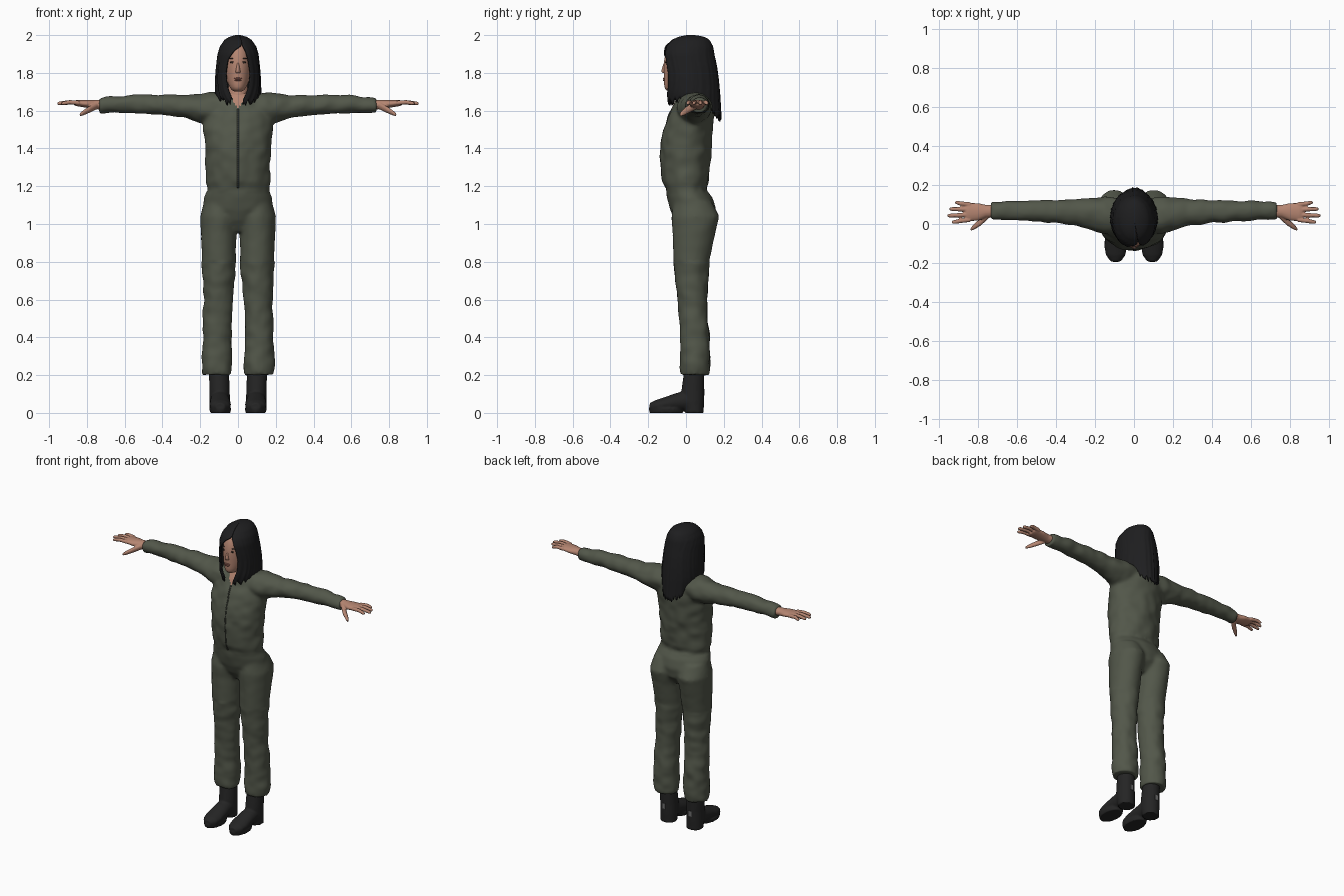
import bpy, bmesh, math, random
from mathutils import Vector, noise
from mathutils.bvhtree import BVHTree

random.seed(4)
if bpy.data.objects.get("Cube"):
    bpy.data.objects.remove(bpy.data.objects["Cube"], do_unlink=True)


def material(name, r, g, b):
    m = bpy.data.materials.new(name)
    m.diffuse_color = (r, g, b, 1)
    m.use_nodes = True
    node = m.node_tree.nodes["Principled BSDF"]
    node.inputs["Base Color"].default_value = (r, g, b, 1)
    node.inputs["Roughness"].default_value = 0.8
    return m


GREEN = material("olive cloth", .085, .095, .068)
ZIP = material("dark zip", .05, .055, .042)
SKIN = material("skin", .46, .235, .165)
LIPS = material("lips", .33, .13, .10)
HAIR = material("black hair", .013, .013, .014)
BOOT = material("black leather", .018, .018, .018)
GREY = material("grey tab", .16, .16, .16)
EYE = material("dark eye", .04, .025, .02)


def loft(bm, axis, rings, s=1, n=28):
    """Skin a row of ellipses (t, a, b, ra, rb) along an axis; s mirrors x."""
    rows = []
    for t, a, b, ra, rb in rings:
        row = []
        for i in range(n):
            w = math.tau * i / n
            u, v = a + ra * math.cos(w), b + rb * math.sin(w)
            p = {"z": (u, v, t), "x": (t, u, v), "y": (u, t, v)}[axis]
            row.append(bm.verts.new((p[0] * s, p[1], p[2])))
        rows.append(row)
    for lo, hi in zip(rows, rows[1:]):
        for i in range(n):
            j = (i + 1) % n
            bm.faces.new((lo[i], lo[j], hi[j], hi[i]))
    bm.faces.new(rows[0])
    bm.faces.new(rows[-1])


def finish(name, bm, mats, voxel=0, smooth=0, subsurf=0, solid=0):
    """Turn the bmesh into an object, with its modifiers baked in."""
    bmesh.ops.recalc_face_normals(bm, faces=bm.faces)
    me = bpy.data.meshes.new(name)
    bm.to_mesh(me)
    bm.free()
    ob = bpy.data.objects.new(name, me)
    bpy.context.collection.objects.link(ob)
    if solid:
        ob.modifiers.new("Thickness", "SOLIDIFY").thickness = solid
    if voxel:
        m = ob.modifiers.new("Blend", "REMESH")
        m.mode, m.voxel_size = "VOXEL", voxel
        m = ob.modifiers.new("Soften", "SMOOTH")
        m.factor, m.iterations = .5, smooth
    if subsurf:
        m = ob.modifiers.new("Round", "SUBSURF")
        m.levels = m.render_levels = subsurf
    dg = bpy.context.evaluated_depsgraph_get()
    baked = bpy.data.meshes.new_from_object(ob.evaluated_get(dg))
    ob.modifiers.clear()
    ob.data = baked
    baked.materials.clear()
    for m in mats:
        baked.materials.append(m)
    baked.shade_smooth()
    return ob


def surface(ob):
    """Return a function giving the front-most y of an object at (x, z)."""
    bm = bmesh.new()
    bm.from_mesh(ob.data)
    tree = BVHTree.FromBMesh(bm)
    bm.free()

    def front(x, z):
        hit = tree.ray_cast(Vector((x, -1, z)), Vector((0, 1, 0)))[0]
        return hit.y if hit else -.1
    return front


# Coverall: torso, legs and sleeves blended into one skin
TORSO = [(.96, 0, .04, .09, .06), (1.02, 0, .045, .165, .105), (1.08, 0, .036, .186, .122),
         (1.14, 0, .02, .18, .12), (1.185, 0, 0, .163, .108), (1.22, 0, 0, .172, .12),
         (1.3, 0, -.004, .17, .127), (1.4, 0, 0, .174, .137), (1.5, 0, .01, .185, .13),
         (1.58, 0, .03, .18, .12), (1.64, 0, .04, .155, .102), (1.68, 0, .04, .1, .08),
         (1.7, 0, .035, .062, .065)]
LEG = [(1.12, .095, .035, .085, .1), (1.04, .1, .05, .1, .127), (.95, .103, .042, .094, .113),
       (.8, .101, .028, .09, .094), (.6, .105, .033, .077, .08), (.5, .11, .038, .077, .075),
       (.4, .11, .047, .077, .079), (.26, .112, .047, .081, .08), (.2, .112, .047, .079, .077)]
SLEEVE = [(.05, .04, 1.62, .09, .07), (.15, .045, 1.617, .095, .083), (.2, .05, 1.612, .086, .078),
          (.28, .06, 1.622, .07, .06), (.4, .065, 1.63, .06, .053), (.55, .067, 1.635, .053, .049),
          (.68, .068, 1.63, .047, .044), (.735, .068, 1.625, .045, .041)]
bm = bmesh.new()
loft(bm, "z", TORSO, n=40)
for s in (1, -1):
    loft(bm, "z", LEG, s)
    loft(bm, "x", SLEEVE, s)
suit = finish("coverall", bm, [GREEN, SKIN], voxel=.01, smooth=7)

# Cloth folds, weaker over the hips
normals = [v.normal.copy() for v in suit.data.vertices]
for v, nrm in zip(suit.data.vertices, normals):
    amp = .002 if .8 < v.co.z < 1.17 else .007
    v.co += nrm * amp * noise.noise(Vector((v.co.x * 16, v.co.y * 12, v.co.z * 17)))

# Open neck in the shape of a V
for p in suit.data.polygons:
    c = p.center
    if c.z > 1.61 and c.y < .02 and abs(c.x) < (c.z - 1.605) * .5:
        p.material_index = 1

# Zip running down the chest
front = surface(suit)
bm = bmesh.new()
last = None
for i in range(41):
    z = 1.61 - i * .0105
    pair = [bm.verts.new((x, front(0, z) - .002, z)) for x in (-.004, .004)]
    if last:
        bm.faces.new((last[0], last[1], pair[1], pair[0]))
    last = pair
finish("zip", bm, [ZIP], solid=.003)

# Hands and boots
PALM = [(.7, .068, 1.63, .032, .028), (.76, .065, 1.633, .033, .024), (.8, .062, 1.636, .045, .021),
        (.85, .061, 1.64, .047, .017), (.865, .061, 1.64, .042, .013)]
FINGERS = [(.022, .01, .935), (.048, .043, .957), (.074, .077, .947), (.1, .11, .918)]
SHAFT = [(.3, .1, .042, .05, .054), (.2, .1, .042, .053, .055), (.12, .098, .036, .054, .06),
         (.06, .097, .036, .055, .06), (.02, .097, .042, .053, .052), (0, .097, .044, .053, .05)]
FOOT = [(.06, .097, .06, .05, .04), (0, .096, .066, .05, .054), (-.06, .095, .056, .054, .046),
        (-.12, .094, .044, .057, .037), (-.16, .094, .037, .05, .031), (-.192, .094, .032, .026, .02)]
SOLE = [(0, .094, -.105, .054, .088), (.025, .094, -.105, .058, .093)]
for side, s in (("left", 1), ("right", -1)):
    bm = bmesh.new()
    loft(bm, "x", PALM, s)
    for y0, y1, tip in FINGERS:
        loft(bm, "x", [(.84, y0, 1.641, .012, .012), (.89, (y0 + y1) / 2, 1.645, .0115, .0115),
                       (tip - .01, y1, 1.639, .01, .01), (tip, y1, 1.637, .006, .006)], s, 12)
    loft(bm, "x", [(.745, .05, 1.628, .02, .02), (.785, .012, 1.607, .02, .018),
                   (.82, -.014, 1.588, .015, .014), (.838, -.028, 1.578, .008, .008)], s, 12)
    finish(side + "_hand", bm, [SKIN], voxel=.004, smooth=3)

    bm = bmesh.new()
    loft(bm, "z", SHAFT, s)
    loft(bm, "y", FOOT, s)
    loft(bm, "z", SOLE, s)
    finish(side + "_boot", bm, [BOOT], voxel=.006, smooth=3)

    # Small tab on the heel of each boot
    bm = bmesh.new()
    bmesh.ops.create_cube(bm, size=1)
    bmesh.ops.scale(bm, vec=(.02, .008, .035), verts=bm.verts)
    bmesh.ops.translate(bm, vec=(.098 * s, .094, .11), verts=bm.verts)
    tab = finish(side + "_boot_tab", bm, [GREY])
    for p in tab.data.polygons:
        p.use_smooth = False

# Neck and head
bm = bmesh.new()
loft(bm, "z", [(1.56, 0, .02, .05, .055), (1.66, 0, .012, .05, .055), (1.78, 0, .02, .052, .055)])
finish("neck", bm, [SKIN])
bm = bmesh.new()
loft(bm, "z", [(1.7, 0, -.06, .022, .03), (1.712, 0, -.058, .038, .055), (1.74, 0, -.04, .053, .077),
               (1.78, 0, -.022, .066, .095), (1.83, 0, -.012, .073, .108), (1.88, 0, -.004, .075, .112),
               (1.93, 0, .005, .07, .105), (1.965, 0, .015, .05, .08), (1.975, 0, .015, .03, .05)])
head = finish("head", bm, [SKIN], subsurf=1)
face = surface(head)


def feature(name, mat, x, z, size, sink=0):
    """Rounded piece set on the face."""
    bm = bmesh.new()
    bmesh.ops.create_uvsphere(bm, u_segments=16, v_segments=10, radius=1)
    bmesh.ops.scale(bm, vec=size, verts=bm.verts)
    bmesh.ops.translate(bm, vec=(x, face(x, z) + sink, z), verts=bm.verts)
    finish(name, bm, [mat])


bm = bmesh.new()
loft(bm, "z", [(1.797, 0, -.108, .014, .013), (1.805, 0, -.112, .015, .021),
               (1.83, 0, -.11, .009, .016), (1.862, 0, -.105, .007, .011)], n=16)
finish("nose", bm, [SKIN], subsurf=1)
feature("upper_lip", LIPS, 0, 1.77, (.022, .006, .005))
feature("lower_lip", LIPS, 0, 1.762, (.018, .007, .005))
for side, s in (("left", 1), ("right", -1)):
    feature(side + "_eye", EYE, .03 * s, 1.856, (.013, .004, .005))
    feature(side + "_brow", EYE, .032 * s, 1.876, (.018, .004, .003))


def table(rows, z):
    """Blend between rows sorted by falling height."""
    for a, b in zip(rows, rows[1:]):
        if z >= b[0]:
            k = min(1, max(0, (a[0] - z) / (a[0] - b[0])))
            return [p + (q - p) * k for p, q in zip(a[1:], b[1:])]
    return list(rows[-1][1:])


# Hair: a shell round the head, parted over the face and ragged at the ends
SHELL = [(2.0, .025, .012, .02), (1.993, .03, .042, .065), (1.975, .025, .072, .1),
         (1.94, .016, .096, .127), (1.9, .012, .108, .138), (1.83, .02, .116, .144),
         (1.76, .027, .121, .146), (1.69, .033, .122, .146), (1.64, .04, .112, .142), (1.54, .05, .1, .137)]
GAP = [(1.95, .25, .01), (1.92, .1, .3), (1.87, 0, .52), (1.8, 0, .6), (1.73, 0, .52), (1.65, 0, .25)]
COLS, ROWS = 90, 26
bm = bmesh.new()
grid = []
for i in range(COLS + 1):
    u = i / COLS
    back = .5 - .5 * math.cos(math.tau * u)
    bottom = 1.645 + .02 * math.sin(math.pi * back) - .085 * max(0, back - .55) / .45
    bottom += random.uniform(-.022, .018)
    ridge = random.uniform(-.022, .022)
    col = []
    for j in range(ROWS + 1):
        t = j / ROWS
        z = 2 - (2 - bottom) * t ** 1.4
        yc, rx, ry = table(SHELL, z)
        mid, half = table(GAP, z)
        w = mid + half + (math.tau - 2 * half) * u
        k = 1 + ridge * t
        col.append(bm.verts.new((rx * k * math.sin(w), yc - ry * k * math.cos(w), z)))
    grid.append(col)
for a, b in zip(grid, grid[1:]):
    for j in range(ROWS):
        bm.faces.new((a[j], b[j], b[j + 1], a[j + 1]))
bm.faces.new([col[0] for col in grid[:-1]])
finish("hair", bm, [HAIR], solid=.008)
